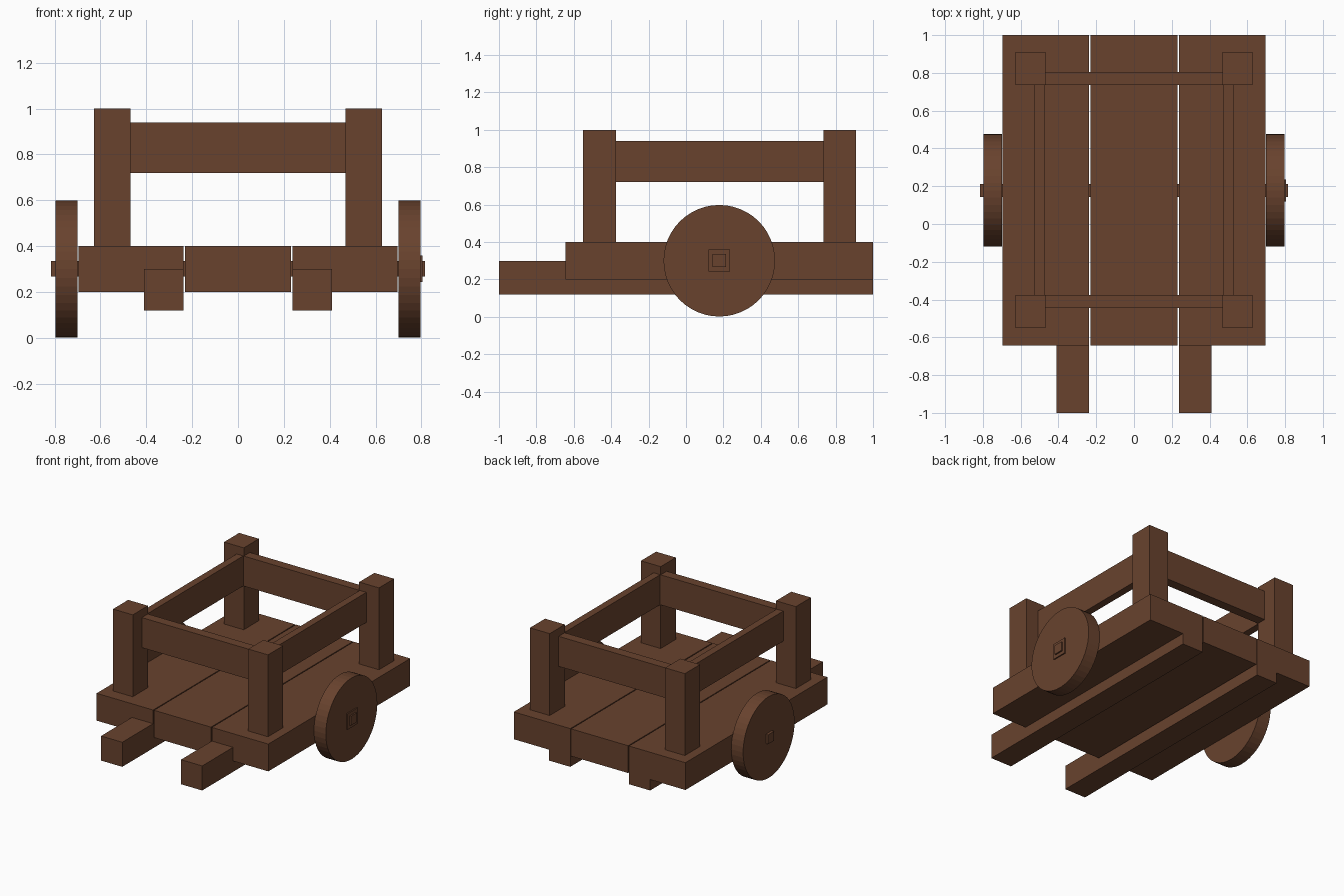
import bpy
import math

if "Cube" in bpy.data.objects:
    bpy.data.objects.remove(bpy.data.objects["Cube"])

wood = bpy.data.materials.new("brown_wood")
wood.diffuse_color = (0.14, 0.055, 0.027, 1)
wood.use_nodes = True
wood.node_tree.nodes["Principled BSDF"].inputs["Base Color"].default_value = wood.diffuse_color


def box(name, x, y, z):
    """Box from (min, max) ranges on each axis."""
    bpy.ops.mesh.primitive_cube_add(size=1, location=[(a + b) / 2 for a, b in (x, y, z)])
    ob = bpy.context.object
    ob.name = name
    ob.scale = [b - a for a, b in (x, y, z)]
    bpy.ops.object.transform_apply(location=False, rotation=False, scale=True)
    ob.data.materials.append(wood)
    return ob


def mirrored(name, x, y, z):
    """Pair of boxes on the left and right."""
    box("right_" + name, x, y, z)
    box("left_" + name, (-x[1], -x[0]), y, z)


# Deck of three planks with narrow gaps
box("middle_deck_plank", (-0.231, 0.231), (-0.643, 1.0), (0.2, 0.4))
mirrored("deck_plank", (0.238, 0.696), (-0.643, 1.0), (0.2, 0.4))

# Two long beams running under the deck and out at the front
mirrored("beam", (0.238, 0.41), (-1.0, 1.0), (0.12, 0.3))

# Corner posts
mirrored("front_post", (0.468, 0.628), (-0.55, -0.375), (0.4, 1.0))
mirrored("back_post", (0.468, 0.628), (0.735, 0.91), (0.4, 1.0))

# Rails between the posts
box("front_rail", (-0.47, 0.47), (-0.445, -0.375), (0.72, 0.94))
box("back_rail", (-0.47, 0.47), (0.735, 0.805), (0.72, 0.94))
mirrored("side_rail", (0.472, 0.526), (-0.377, 0.737), (0.72, 0.94))

# Solid disc wheels
for side, label in ((1, "right"), (-1, "left")):
    bpy.ops.mesh.primitive_cylinder_add(vertices=48, radius=0.298, depth=0.096,
                                        location=(side * 0.748, 0.178, 0.3),
                                        rotation=(0, math.pi / 2, 0))
    wheel = bpy.context.object
    wheel.name = label + "_wheel"
    wheel.data.materials.append(wood)

# Square axle through both wheels, with a hub plate on the right
box("axle", (-0.815, 0.815), (0.143, 0.213), (0.267, 0.335))
box("right_hub_plate", (0.79, 0.805), (0.12, 0.236), (0.243, 0.359))
